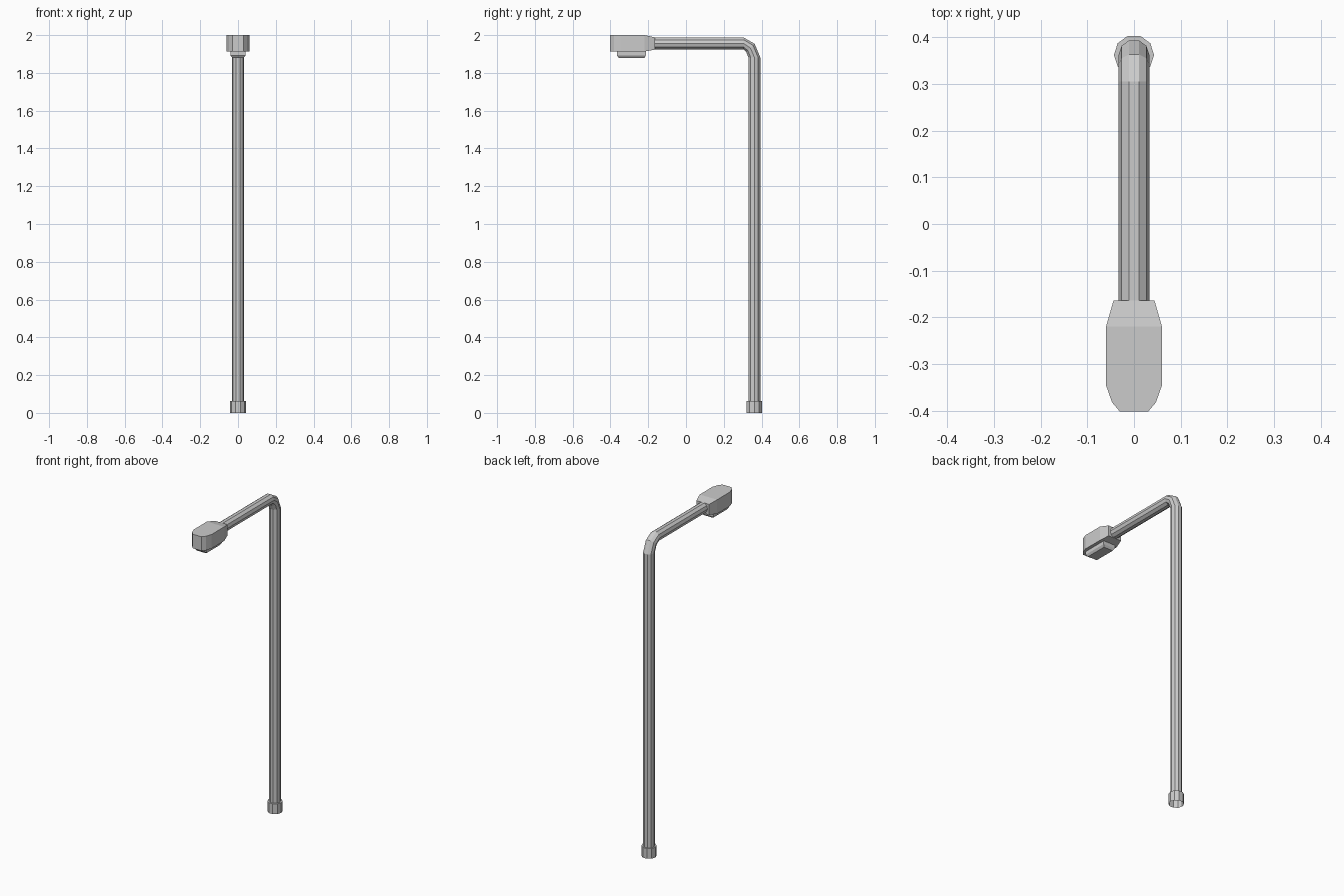
import bpy, bmesh, math
from mathutils import Vector

if "Cube" in bpy.data.objects:
    bpy.data.objects.remove(bpy.data.objects["Cube"])


def loft(name, rings, cap_start=True, cap_end=True):
    """Skin a sequence of equal-length closed rings into one mesh object."""
    bm = bmesh.new()
    loops = [[bm.verts.new(p) for p in ring] for ring in rings]
    for a, b in zip(loops, loops[1:]):
        n = len(a)
        for i in range(n):
            j = (i + 1) % n
            bm.faces.new((a[i], a[j], b[j], b[i]))
    if cap_start:
        bm.faces.new(loops[0][::-1])
    if cap_end:
        bm.faces.new(loops[-1])
    bmesh.ops.recalc_face_normals(bm, faces=bm.faces)
    mesh = bpy.data.meshes.new(name)
    bm.to_mesh(mesh)
    bm.free()
    obj = bpy.data.objects.new(name, mesh)
    bpy.context.collection.objects.link(obj)
    return obj


def pole_ring(y, z, r, tilt, stretch=1.0, sides=10):
    """Ten-sided ring; tilt 0 lies flat, tilt 90 faces along the arm."""
    t = math.radians(tilt)
    out = Vector((0, math.cos(t), math.sin(t))) * stretch
    ring = []
    for i in range(sides):
        a = 2 * math.pi * i / sides
        ring.append(Vector((r * math.cos(a), y, z)) + out * r * math.sin(a))
    return ring


# Pole: foot collar, shaft, two-step bend and arm (open underneath)
PY, AZ, R, FOOT = 0.362, 1.956, 0.033, 0.043
loft("pole_and_arm", [
    pole_ring(PY, 0.0, FOOT, 0),
    pole_ring(PY, 0.063, FOOT, 0),
    pole_ring(PY, 0.063, R, 0),
    pole_ring(PY, 1.882, R, 0),
    pole_ring(0.341, 1.932, R, 45),
    pole_ring(0.305, AZ, R, 90),
    pole_ring(-0.166, AZ, R, 90),
], cap_start=False, cap_end=False)

# Lamp head: stations along y as (y, half width, bottom z, top z)
stations = [(-0.402, 0.030, 1.913, 2.0), (-0.382, 0.047, 1.913, 2.0),
            (-0.345, 0.060, 1.913, 2.0), (-0.220, 0.060, 1.913, 2.0),
            (-0.164, 0.044, 1.923, 1.988)]
loft("lamp_head", [[(-w, y, b), (w, y, b), (w, y, t), (-w, y, t)]
                   for y, w, b, t in stations])


# Lens under the head, with a chamfered lower rim
def rect(w, y0, y1, z):
    return [(-w, y0, z), (w, y0, z), (w, y1, z), (-w, y1, z)]


loft("lamp_lens", [rect(0.040, -0.366, -0.212, 1.914),
                   rect(0.040, -0.366, -0.212, 1.893),
                   rect(0.031, -0.356, -0.220, 1.880)])
